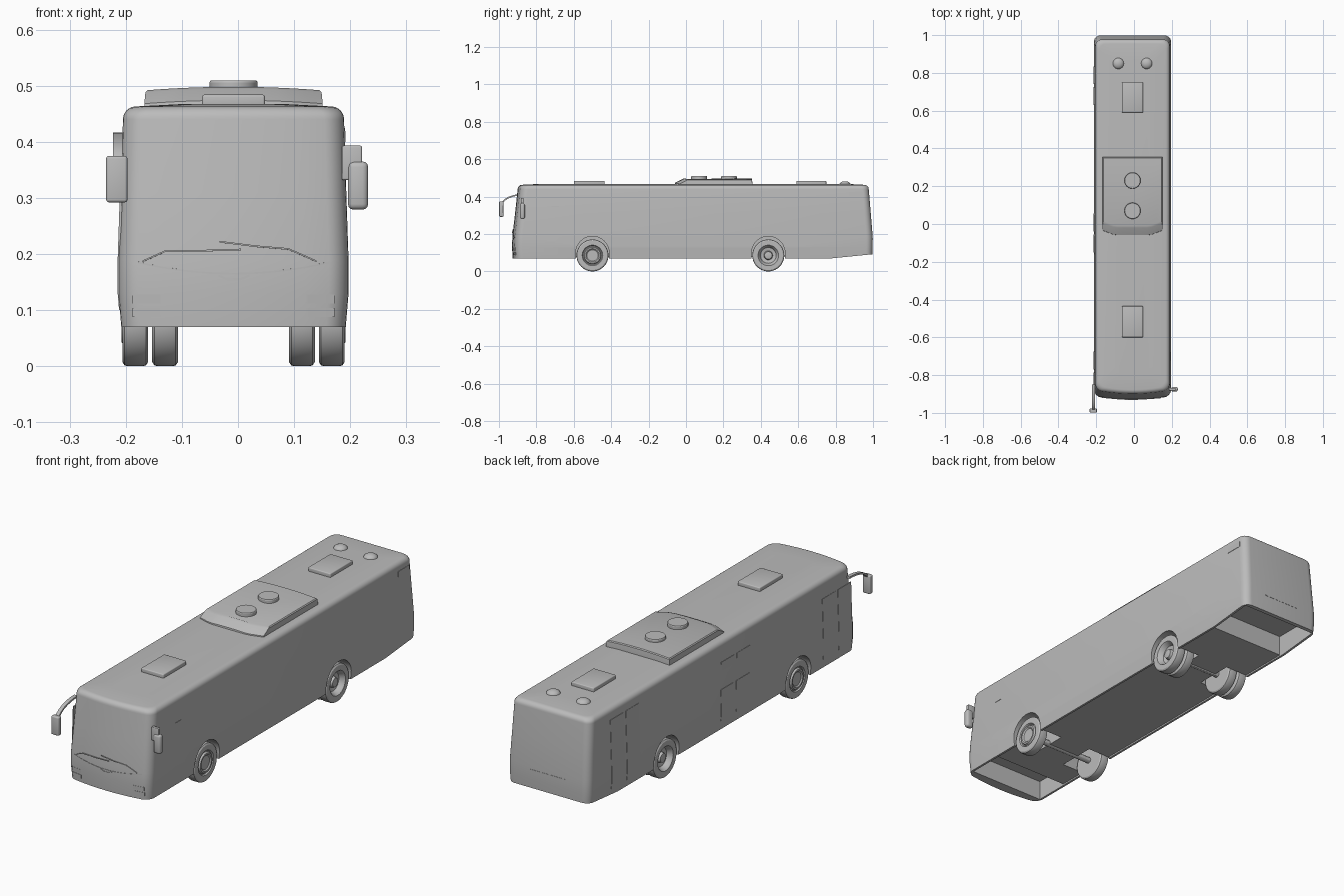
import bpy, bmesh, math
from mathutils import Vector, Matrix

if "Cube" in bpy.data.objects:
    bpy.data.objects.remove(bpy.data.objects["Cube"], do_unlink=True)

paint = bpy.data.materials.new("plain grey")
paint.use_nodes = True
GREY = (0.5, 0.5, 0.5, 1)
paint.diffuse_color = GREY
paint.node_tree.nodes["Principled BSDF"].inputs["Base Color"].default_value = GREY
CX = -0.008  # centre line of the body


def finish(name, bm, angle=30):
    bmesh.ops.recalc_face_normals(bm, faces=bm.faces)
    mesh = bpy.data.meshes.new(name)
    bm.to_mesh(mesh)
    bm.free()
    mesh.materials.append(paint)
    ob = bpy.data.objects.new(name, mesh)
    bpy.context.collection.objects.link(ob)
    smooth(ob, angle)
    return ob


def smooth(ob, angle=30):
    bpy.ops.object.select_all(action="DESELECT")
    ob.select_set(True)
    bpy.context.view_layer.objects.active = ob
    bpy.ops.object.shade_smooth_by_angle(angle=math.radians(angle))


def box(name, x, y, z, bevel=0.0):
    bm = bmesh.new()
    bmesh.ops.create_cube(bm, size=1)
    for v in bm.verts:
        v.co = [a + (b - a) * (c + 0.5) for (a, b), c in zip((x, y, z), v.co)]
    if bevel:
        bmesh.ops.bevel(bm, geom=bm.edges[:], offset=bevel, segments=3, profile=0.5, affect="EDGES")
    return finish(name, bm)


def loft(name, rings, cap=True):
    bm = bmesh.new()
    loops = [[bm.verts.new(p) for p in ring] for ring in rings]
    for a, b in zip(loops, loops[1:]):
        for i in range(len(a)):
            j = (i + 1) % len(a)
            bm.faces.new((a[i], a[j], b[j], b[i]))
    if cap:
        bm.faces.new(loops[0])
        bm.faces.new(loops[-1])
    return finish(name, bm)


def lathe(name, profile, centre, axis="Z", side=1, steps=40):
    """Revolve (radius, height) points around an axis."""
    rings = []
    for r, h in profile:
        ring = []
        for k in range(steps):
            a = math.tau * k / steps
            p = (r * math.cos(a), r * math.sin(a), h)
            if axis == "X":
                p = (side * p[2], p[0], p[1])
            ring.append(Vector(p) + Vector(centre))
        rings.append(ring)
    return loft(name, rings)


def bar(name, points, width, thick):
    """Flat strip along points, width across x, thickness across the path."""
    rings = []
    for i, p in enumerate(points):
        d = Vector(points[min(i + 1, len(points) - 1)]) - Vector(points[max(i - 1, 0)])
        d.normalize()
        side = Vector((1, 0, 0)) if abs(d.x) < 0.5 else Vector((0, 0, 1))
        up = d.cross(side).normalized()
        rings.append([Vector(p) + side * s * width / 2 + up * t * thick / 2
                      for s, t in ((-1, -1), (1, -1), (1, 1), (-1, 1))])
    return loft(name, rings)


# ---- body shell ----
LEVELS = [(0.07, 0.2, -0.927, 0.996), (0.13, 0.205, -0.93, 0.998), (0.19, 0.205, -0.928, 0.998),
          (0.31, 0.201, -0.914, 0.988), (0.44, 0.197, -0.9, 0.977)]
BOW = 0.02


def outline(z, hw, front, back, inset=0.0):
    hw, front, back = hw - inset, front + inset, back - inset
    r = 0.035
    pts = []
    for sx, sy, start in ((1, 1, 0), (-1, 1, 90), (-1, -1, 180), (1, -1, 270)):
        cy = back - r if sy > 0 else front + r
        for k in range(7):
            a = math.radians(start + 15 * k)
            pts.append([sx * (hw - r) + r * math.cos(a), cy + r * math.sin(a)])
        if start in (90, 180):  # extra points across the bowed nose
            if start == 180:
                pts += [[(hw - r) * (k / 4 - 1), front] for k in range(1, 8)]
    return [(x + CX, y + (BOW * (x / hw) ** 2 if y < 0 else 0), z) for x, y in pts]


def front_y(x, z):
    for a, b in zip(LEVELS, LEVELS[1:]):
        if z <= b[0]:
            t = (z - a[0]) / (b[0] - a[0])
            return a[2] + t * (b[2] - a[2]) + BOW * ((x - CX) / 0.2) ** 2
    return LEVELS[-1][2]


rings = [outline(*lv) for lv in LEVELS]
for k in range(1, 7):
    a = math.radians(15 * k)
    rings.append(outline(0.44 + 0.023 * math.sin(a), *LEVELS[-1][1:], 0.023 * (1 - math.cos(a))))
rings.append(outline(0.467, *LEVELS[-1][1:], 0.1))
body = loft("body", rings)

# ---- wheel wells, open ends of the underside and the rising tail ----
cutters = []
for s in (-1, 1):
    for y in (-0.5, 0.44):
        cutters.append(lathe("well_cutter", [(0.0895, 0.08), (0.0895, 0.3)], (CX, y, 0.098), "X", s))
        cutters.append(box("well_cutter", sorted((CX + s * 0.08, CX + s * 0.3)), (y - 0.0885, y + 0.0885), (0, 0.095)))
cutters.append(box("front_cutter", (CX - 0.19, CX + 0.19), (-0.88, -0.72), (0, 0.16)))
cutters.append(box("rear_cutter", (CX - 0.19, CX + 0.19), (0.76, 0.98), (0, 0.17)))
cutters.append(box("floor_cutter", (CX - 0.19, CX + 0.19), (-0.73, 0.77), (0, 0.077)))
tail = box("tail_cutter", (-0.4, 0.4), (0, 0.5), (-0.2, 0))
tail.matrix_world = Matrix.Translation((0, 0.78, 0.07)) @ Matrix.Rotation(math.atan(0.1), 4, "X")
cutters.append(tail)
for c in cutters:
    c.hide_render = True
    mod = body.modifiers.new("cut", "BOOLEAN")
    mod.operation, mod.solver, mod.object = "DIFFERENCE", "EXACT", c
bpy.context.view_layer.update()
bpy.ops.object.select_all(action="DESELECT")
body.select_set(True)
bpy.context.view_layer.objects.active = body
for m in list(body.modifiers):
    bpy.ops.object.modifier_apply(modifier=m.name)
for c in cutters:
    bpy.data.objects.remove(c, do_unlink=True)
smooth(body)

# ---- wheels ----
TYRE = [(0.05, 0.0), (0.078, 0.0), (0.084, 0.004), (0.0855, 0.01), (0.0855, 0.036), (0.084, 0.042), (0.078, 0.046), (0.055, 0.046)]
DOMED = TYRE + [(0.051, 0.04), (0.047, 0.04), (0.043, 0.048), (0.036, 0.048), (0.03, 0.043), (0.012, 0.043)]
DISHED = TYRE + [(0.05, 0.04), (0.042, 0.022), (0.024, 0.018), (0.02, 0.034), (0.01, 0.036)]
for s, side in ((-1, "right"), (1, "left")):
    lathe(f"front_wheel_{side}", DOMED, (CX + s * 0.152, -0.5, 0.0855), "X", s)
    lathe(f"rear_outer_wheel_{side}", DISHED, (CX + s * 0.152, 0.44, 0.0855), "X", s)
    lathe(f"rear_inner_wheel_{side}", TYRE, (CX + s * 0.099, 0.44, 0.0855), "X", s)
for y, n in ((-0.5, "front"), (0.44, "rear")):
    lathe(f"{n}_axle", [(0.014, -0.16), (0.014, 0.16)], (CX, y, 0.0855), "X", 1, 12)

# ---- roof equipment ----
def unit_ring(z, inset, nose):
    xs = [k / 6 - 1 for k in range(13)]
    hw = 0.159 - inset
    front = [(CX + hw * u, nose + 0.025 * max(0, abs(u) - 0.6) / 0.4, z - 0.006 * u * u) for u in xs]
    return front + [(CX + hw * u, 0.355 - inset, z - 0.006 * u * u) for u in reversed(xs)]

loft("roof_unit", [unit_ring(0.462, 0, -0.06), unit_ring(0.474, 0, -0.058),
                   unit_ring(0.494, 0.002, -0.02), unit_ring(0.498, 0.006, -0.01)])
for i, y in enumerate((0.07, 0.23)):
    lathe(f"roof_fan_{i + 1}", [(0.043, 0.49), (0.043, 0.506), (0.041, 0.509)], (CX, y, 0))
for n, y0, y1 in (("front", -0.6, -0.435), ("rear", 0.59, 0.75)):
    box(f"{n}_roof_hatch", (CX - 0.056, CX + 0.056), (y0, y1), (0.46, 0.484), 0.004)
for s, side in ((-1, "right"), (1, "left")):
    dome = [(0.03 * math.cos(a), 0.464 + 0.018 * math.sin(a)) for a in (0, 0.35, 0.7, 1.05, 1.4)]
    lathe(f"roof_vent_{side}", dome, (CX + s * 0.075, 0.85, 0), steps=24)

# ---- mirrors ----
arm = [(-0.214, -0.85 - 0.135 * math.sin(a), 0.355 + 0.058 * math.cos(a)) for a in [k * math.pi / 16 for k in range(9)]]
bar("right_mirror_arm", arm, 0.017, 0.008)
box("right_mirror_head", (-0.235, -0.197), (-0.999, -0.976), (0.292, 0.375), 0.005)
box("left_mirror_bracket", (0.185, 0.221), (-0.882, -0.868), (0.332, 0.393), 0.003)
box("left_mirror_head", (0.196, 0.232), (-0.887, -0.862), (0.279, 0.365), 0.01)

# ---- doors, flaps and vents as thin plates ----
def side_plate(name, s, y0, y1, z0, z1):
    def skin(z):
        a, b = next((p for p in zip(LEVELS, LEVELS[1:]) if z <= p[1][0]))
        return a[1] + (z - a[0]) / (b[0] - a[0]) * (b[1] - a[1])
    zs = [z0] + [lv[0] for lv in LEVELS if z0 < lv[0] < z1] + [z1]
    loft(name, [[(CX + s * (skin(z) + d), y, z) for d, y in
                 ((-0.003, y0), (0.0015, y0), (0.0015, y1), (-0.003, y1))] for z in zs])

for n, y, z0, z1 in (("rear_door", 0.63, 0.1, 0.41), ("middle_door", -0.15, 0.11, 0.25),
                     ("front_door", -0.88, 0.11, 0.38), ("side_window", -0.16, 0.33, 0.37)):
    for k in range(2):
        side_plate(f"{n}_leaf_{k + 1}", -1, y + 0.11 * k, y + 0.11 * k + 0.095, z0, z1)
side_plate("rear_side_vent", 1, 0.87, 0.95, 0.4, 0.425)
side_plate("side_marker", 1, -0.72, -0.68, 0.345, 0.35)
box("rear_plate_panel", (CX - 0.09, CX + 0.09), (0.985, 0.999), (0.17, 0.176))
for s, side in ((-1, "right"), (1, "left")):
    for k, z in enumerate((0.088, 0.112)):
        xs = [CX + s * (0.13 + 0.01 * i) for i in range(6)]
        loft(f"headlight_{side}_{k + 1}", [[(x, front_y(x, z + dz) + dy, z + dz) for dz, dy in
             ((0, 0.004), (0, -0.0015), (0.016, -0.0015), (0.016, 0.004))] for x in xs])

# ---- windscreen trim and wipers ----
def nose_bar(name, pts, width, thick, out):
    bar(name, [(x, front_y(x, z) - out, z) for x, z in pts], width, thick)

sill = [(CX + 0.17 * k / 8, 0.165 + 0.02 * (k / 8) ** 2) for k in range(-8, 9)]
nose_bar("windscreen_sill", sill, 0.003, 0.003, 0)
nose_bar("nose_badge_trim", [(-0.035, 0.162), (-0.02, 0.155), (0.005, 0.155), (0.02, 0.162)], 0.004, 0.004, 0)
nose_bar("right_wiper", [(-0.17, 0.187), (-0.13, 0.205), (-0.06, 0.206), (0.005, 0.208)], 0.003, 0.003, 0.004)
nose_bar("left_wiper", [(0.14, 0.187), (0.09, 0.209), (0.03, 0.214), (-0.033, 0.222)], 0.003, 0.003, 0.004)
